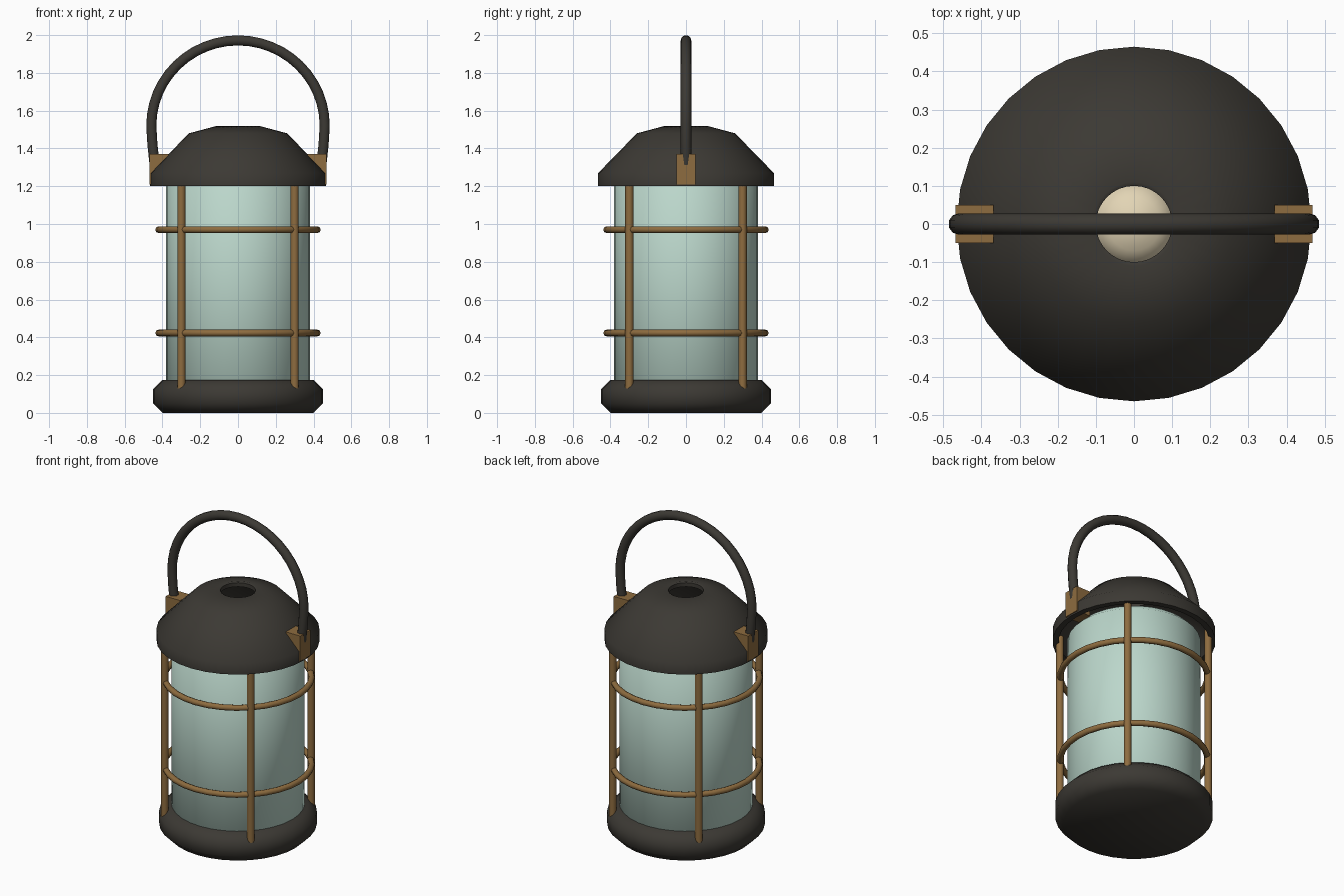
import bpy, bmesh, math
from mathutils import Vector

if "Cube" in bpy.data.objects:
    bpy.data.objects.remove(bpy.data.objects["Cube"])


def material(name, rgb):
    m = bpy.data.materials.new(name)
    m.diffuse_color = (*rgb, 1)
    m.use_nodes = True
    m.node_tree.nodes["Principled BSDF"].inputs["Base Color"].default_value = m.diffuse_color
    return m


IRON = material("dark_iron", (0.045, 0.041, 0.034))
BRASS = material("brass", (0.27, 0.15, 0.05))
GLASS = material("glass", (0.50, 0.68, 0.60))
WAX = material("wax", (0.76, 0.66, 0.46))


def finish(ob, mat, angle=None):
    ob.data.materials.append(mat)
    if angle:
        bpy.ops.object.select_all(action='DESELECT')
        ob.select_set(True)
        bpy.context.view_layer.objects.active = ob
        bpy.ops.object.shade_smooth_by_angle(angle=math.radians(angle))
    return ob


def from_bmesh(name, bm, mat, angle=None):
    bmesh.ops.recalc_face_normals(bm, faces=bm.faces)
    me = bpy.data.meshes.new(name)
    bm.to_mesh(me)
    bm.free()
    ob = bpy.data.objects.new(name, me)
    bpy.context.collection.objects.link(ob)
    return finish(ob, mat, angle)


def lathe(name, profile, mat, sides=32, angle=60, closed=False, caps=False):
    """Revolve (radius, z) points round the z axis."""
    bm = bmesh.new()
    rings = [[bm.verts.new((r * math.cos(2 * math.pi * i / sides),
                            r * math.sin(2 * math.pi * i / sides), z))
              for i in range(sides)] for r, z in profile]
    pairs = list(zip(rings, rings[1:])) + ([(rings[-1], rings[0])] if closed else [])
    for a, b in pairs:
        for i in range(sides):
            j = (i + 1) % sides
            bm.faces.new((a[i], a[j], b[j], b[i]))
    if caps:
        bm.faces.new(rings[0])
        bm.faces.new(rings[-1])
    return from_bmesh(name, bm, mat, angle)


def tube(name, path, radius, mat, sides=10):
    """Sweep a circle along a path lying in the xz plane."""
    bm = bmesh.new()
    pts = [Vector(p) for p in path]
    rings = []
    for k, p in enumerate(pts):
        t = (pts[min(k + 1, len(pts) - 1)] - pts[max(k - 1, 0)]).normalized()
        side = Vector((0, 1, 0))
        up = t.cross(side)
        rings.append([bm.verts.new(p + radius * (math.cos(2 * math.pi * i / sides) * side
                                                 + math.sin(2 * math.pi * i / sides) * up))
                      for i in range(sides)])
    for a, b in zip(rings, rings[1:]):
        for i in range(sides):
            j = (i + 1) % sides
            bm.faces.new((a[i], a[j], b[j], b[i]))
    bm.faces.new(rings[0])
    bm.faces.new(rings[-1])
    return from_bmesh(name, bm, mat, 50)


# Base, glass, candle and hollow vented roof
lathe("base", [(0.40, 0), (0.45, 0.05), (0.45, 0.125), (0.40, 0.175)], IRON, caps=True)
lathe("glass", [(0.34, 0.14), (0.38, 0.175), (0.38, 1.20), (0.34, 1.24)], GLASS)
lathe("candle", [(0.12, 0.15), (0.12, 0.85), (0.07, 0.92)], WAX, sides=24, caps=True)
lathe("roof", [(0.465, 1.20), (0.465, 1.27), (0.26, 1.48), (0.11, 1.52), (0.10, 1.515),
               (0.10, 1.49), (0.25, 1.45), (0.43, 1.26), (0.43, 1.20)], IRON, closed=True)

# Cage: four diagonal bars and two rings
for k in range(4):
    a = math.radians(45 + 90 * k)
    bpy.ops.mesh.primitive_cylinder_add(vertices=10, radius=0.022, depth=1.13,
                                        location=(0.424 * math.cos(a), 0.424 * math.sin(a), 0.685))
    bar = bpy.context.object
    bar.name = f"cage_bar_{k + 1}"
    finish(bar, BRASS, 50)
for name, z in (("cage_ring_lower", 0.423), ("cage_ring_upper", 0.97)):
    bpy.ops.mesh.primitive_torus_add(major_radius=0.42, minor_radius=0.018, major_segments=32,
                                     minor_segments=8, location=(0, 0, z))
    bpy.context.object.name = name
    finish(bpy.context.object, BRASS, 60)

# Handle brackets
for name, s in (("bracket_left", -1), ("bracket_right", 1)):
    bpy.ops.mesh.primitive_cube_add(size=1, location=(s * 0.418, 0, 1.29))
    ob = bpy.context.object
    ob.name = name
    ob.scale = (0.10, 0.10, 0.16)
    finish(ob, BRASS)

# Carrying handle
arc = [(0.459 * math.cos(math.pi * i / 24), 0, 1.52 + 0.452 * math.sin(math.pi * i / 24))
       for i in range(25)]
tube("handle", [(0.441, 0, 1.31), (0.453, 0, 1.42)] + arc
     + [(-0.453, 0, 1.42), (-0.441, 0, 1.31)], 0.028, IRON)
